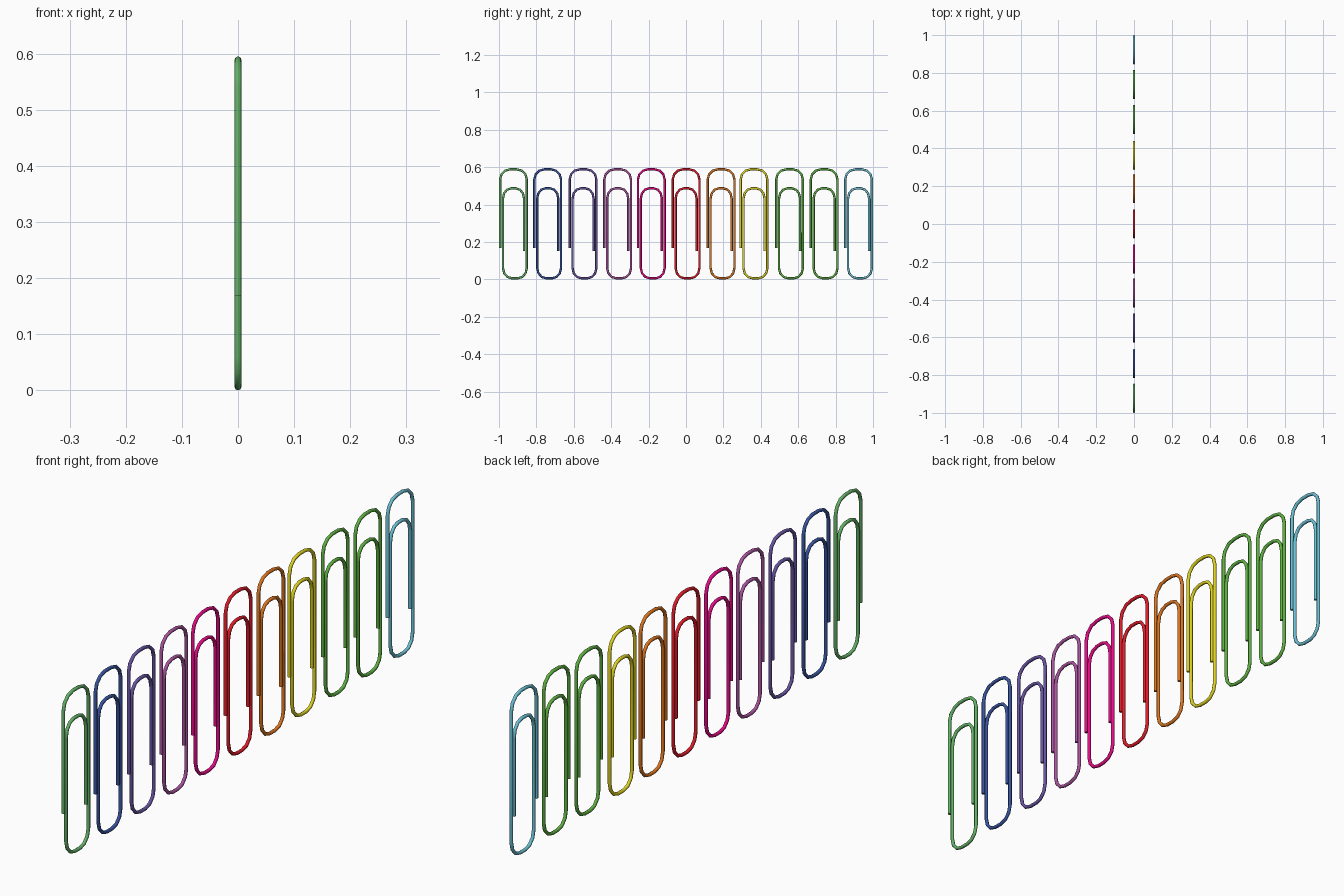
import bpy
import math

if "Cube" in bpy.data.objects:
    bpy.data.objects.remove(bpy.data.objects["Cube"])

R = 0.0062            # wire radius
Z_TOP, Z_INNER = 0.589, 0.487


def linear(rgb):
    return [((c / 255 + 0.055) / 1.055) ** 2.4 if c > 10 else c / 3295 for c in rgb] + [1.0]


def material(name, rgb):
    m = bpy.data.materials.new(name)
    m.diffuse_color = linear(rgb)
    m.use_nodes = True
    m.node_tree.nodes["Principled BSDF"].inputs["Base Color"].default_value = m.diffuse_color
    return m


def bend(ya, yb, z, up, steps=3):
    """Rounded U-turn from y=ya to y=yb, with its extreme at height z."""
    side = 1 if yb > ya else -1
    w = abs(yb - ya)
    ry, rz = w * 0.38, 0.054
    zc = z - up * rz
    pts = []
    for i in range(steps + 1):
        a = math.pi / 2 * i / steps
        pts.append((ya + side * ry * (1 - math.cos(a)), zc + up * rz * math.sin(a)))
    for i in range(steps, -1, -1):
        a = math.pi / 2 * i / steps
        pts.append((yb - side * ry * (1 - math.cos(a)), zc + up * rz * math.sin(a)))
    return pts


def clip_path():
    outer_l, outer_r = R, 0.155 - R
    inner_l, inner_r = 0.0215, 0.134
    path = [(outer_l, 0.168)]
    path += bend(outer_l, outer_r, Z_TOP, 1)       # big top loop
    path += bend(outer_r, inner_l, R, -1)          # bottom loop
    path += bend(inner_l, inner_r, Z_INNER, 1)     # inner top loop
    path.append((inner_r, 0.152))
    return path


def paper_clip(name, y0, mat):
    curve = bpy.data.curves.new(name, 'CURVE')
    curve.dimensions = '3D'
    curve.bevel_depth = R
    curve.bevel_resolution = 2
    curve.use_fill_caps = True
    path = clip_path()
    s = curve.splines.new('POLY')
    s.points.add(len(path) - 1)
    for p, (y, z) in zip(s.points, path):
        p.co = (0, y0 + y, z, 1)
    s.use_smooth = True
    curve.materials.append(mat)
    ob = bpy.data.objects.new(name, curve)
    bpy.context.collection.objects.link(ob)
    bpy.ops.object.select_all(action='DESELECT')
    ob.select_set(True)
    bpy.context.view_layer.objects.active = ob
    bpy.ops.object.convert(target='MESH')
    bpy.ops.object.shade_smooth_by_angle(angle=math.radians(50))


# Ten colours; the two leaf green clips share one
colours = {
    "soft green": (100, 178, 103), "blue": (56, 84, 160), "purple": (104, 84, 162),
    "mauve": (170, 84, 158), "magenta": (232, 10, 137), "red": (225, 28, 42),
    "orange": (222, 118, 32), "yellow": (222, 210, 34), "leaf green": (94, 176, 66),
    "light blue": (108, 192, 212),
}
mats = {n: material(n, c) for n, c in colours.items()}

# Row of clips: left edge and colour
row = [(-1.0, "soft green"), (-0.817, "blue"), (-0.628, "purple"), (-0.443, "mauve"),
       (-0.263, "magenta"), (-0.077, "red"), (0.11, "orange"), (0.286, "yellow"),
       (0.476, "leaf green"), (0.661, "leaf green"), (0.845, "light blue")]
for i, (y0, col) in enumerate(row):
    paper_clip(f"paper_clip_{i + 1}", y0, mats[col])
